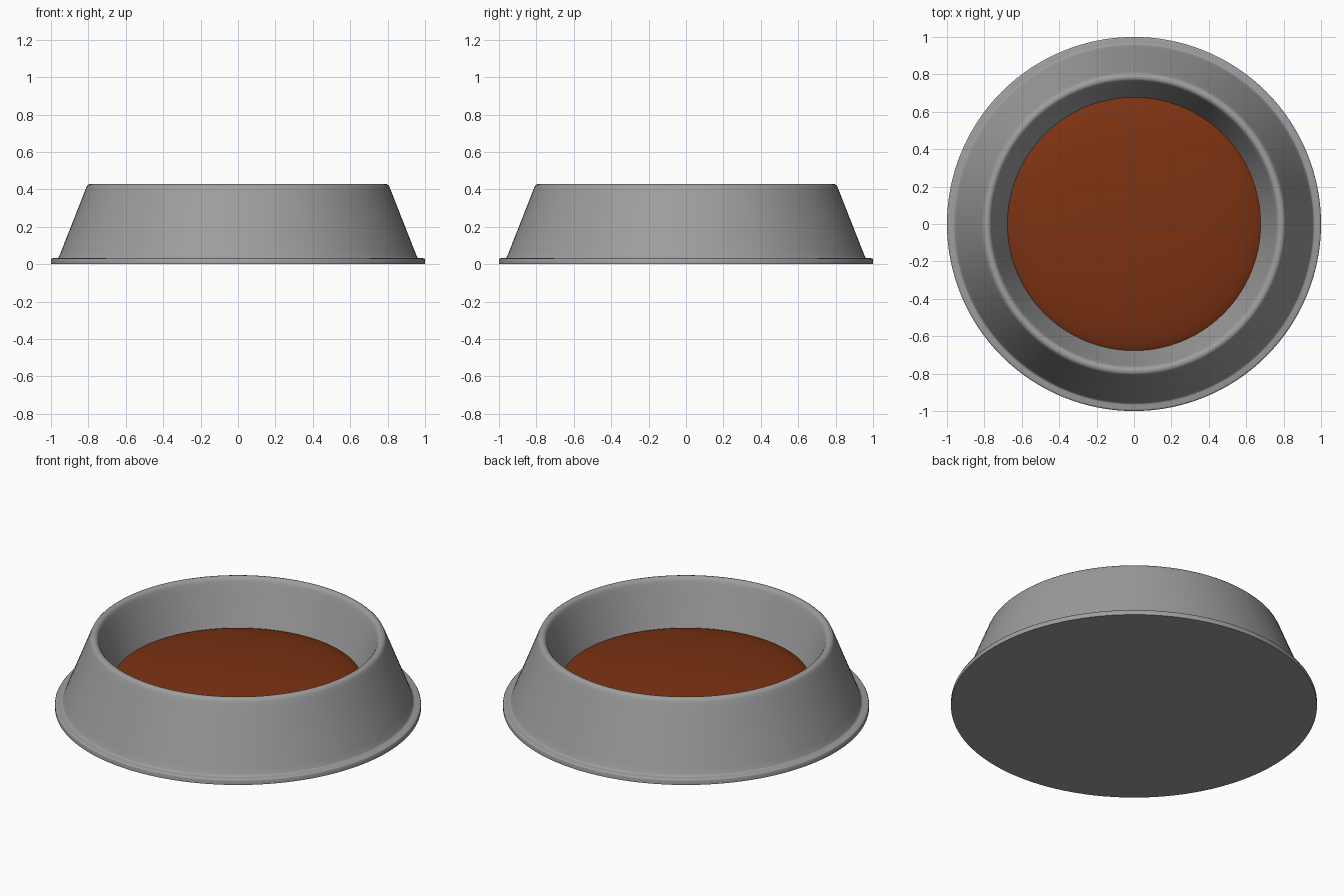
import bpy, bmesh, math

if "Cube" in bpy.data.objects:
    bpy.data.objects.remove(bpy.data.objects["Cube"])

SEG = 128

def lathe(name, profile, color, angle=50):
    """Spin an (r, z) profile that starts and ends on the z axis."""
    bm = bmesh.new()
    rings = []
    for r, z in profile:
        if r == 0:
            rings.append([bm.verts.new((0, 0, z))])
        else:
            rings.append([bm.verts.new((r * math.cos(2 * math.pi * i / SEG),
                                        r * math.sin(2 * math.pi * i / SEG), z))
                          for i in range(SEG)])
    for a, b in zip(rings, rings[1:]):
        for i in range(SEG):
            j = (i + 1) % SEG
            if len(a) == 1:
                bm.faces.new((a[0], b[j], b[i]))
            elif len(b) == 1:
                bm.faces.new((a[i], a[j], b[0]))
            else:
                bm.faces.new((a[i], a[j], b[j], b[i]))
    bmesh.ops.recalc_face_normals(bm, faces=bm.faces)
    mesh = bpy.data.meshes.new(name)
    bm.to_mesh(mesh)
    bm.free()
    ob = bpy.data.objects.new(name, mesh)
    bpy.context.collection.objects.link(ob)
    bpy.context.view_layer.objects.active = ob
    ob.select_set(True)
    bpy.ops.object.shade_smooth_by_angle(angle=math.radians(angle))
    ob.select_set(False)
    mat = bpy.data.materials.new(name + "_color")
    mat.diffuse_color = (*color, 1)
    mat.use_nodes = True
    mat.node_tree.nodes["Principled BSDF"].inputs["Base Color"].default_value = mat.diffuse_color
    mesh.materials.append(mat)
    return ob

# Bowl: flat underside, thin foot flange, sloped wall, rounded rim, tapered inside
lathe("bowl", [
    (0, 0), (0.99, 0), (1.0, 0.0), (1.0, 0.024), (0.997, 0.030), (0.990, 0.032),
    (0.968, 0.032), (0.961, 0.034), (0.957, 0.040), (0.945, 0.07),
    (0.825, 0.375), (0.812, 0.408), (0.806, 0.420), (0.798, 0.427), (0.785, 0.43),
    (0.774, 0.427), (0.766, 0.419), (0.760, 0.405), (0.748, 0.37),
    (0.665, 0.13), (0.65, 0.09), (0.64, 0.083), (0.61, 0.08), (0, 0.08)],
    (0.34, 0.34, 0.34))

# Food: flattened dome whose edge sinks into the bowl wall
N = 20
dome = [(0.70 * math.cos(math.pi / 2 * i / N), 0.14 + 0.10 * math.sin(math.pi / 2 * i / N))
        for i in range(N)]
lathe("food", [(0, 0.10), (0.64, 0.10)] + dome + [(0, 0.24)], (0.20, 0.032, 0.006))
